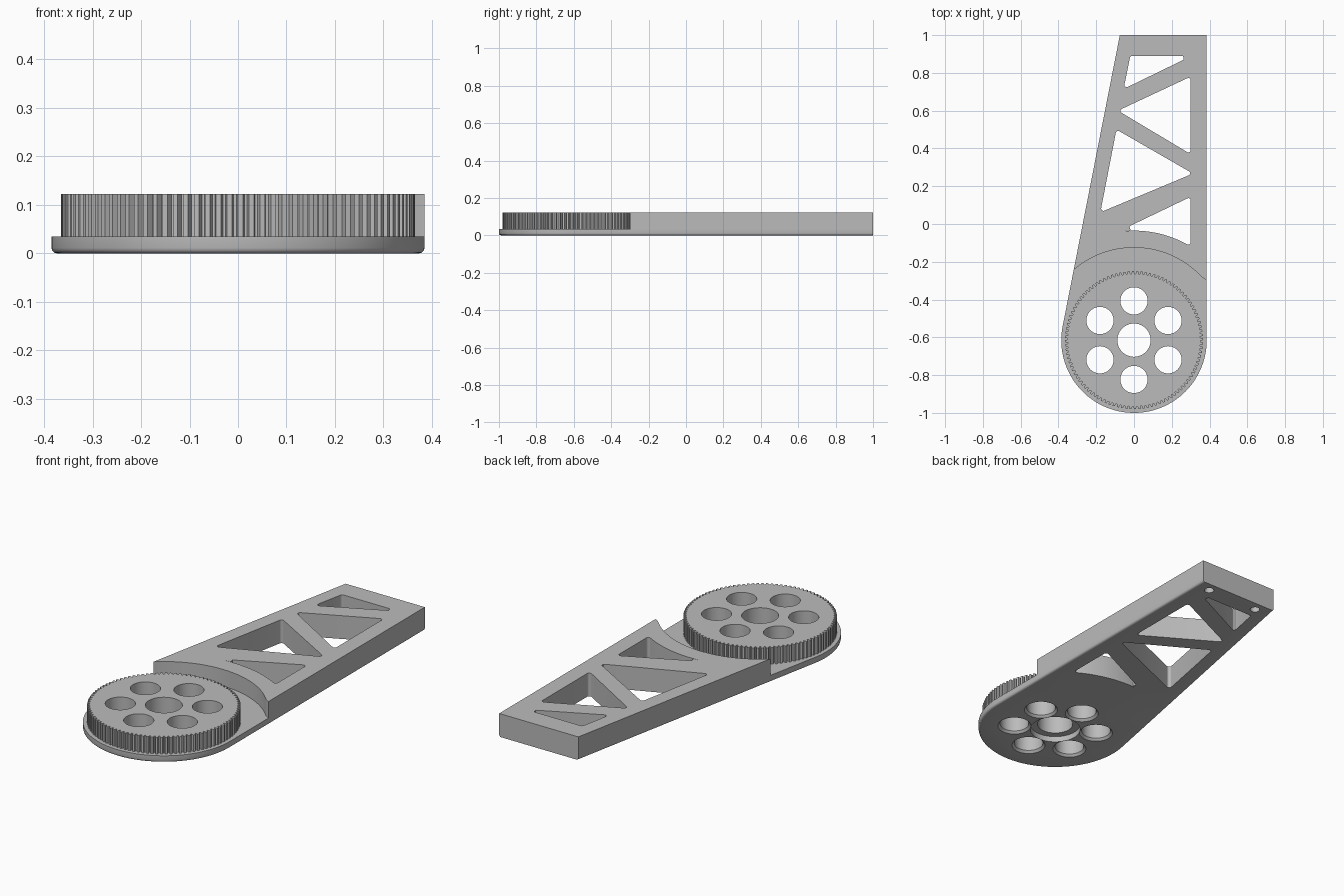
import bpy, bmesh, math
from mathutils import Vector

if "Cube" in bpy.data.objects:
    bpy.data.objects.remove(bpy.data.objects["Cube"], do_unlink=True)

HUB = Vector((0, -0.615))
RIM, CLEARANCE, SOFT = 0.385, 0.49, 0.011
FLOOR, TOP = 0.035, 0.122
LEAN, LEFT_TIP, RIGHT_TIP = 168.88, 130.68, 42.7   # angles about the hub
SHOULDER = -0.297

grey = bpy.data.materials.new("matte grey")
grey.use_nodes = True
grey.diffuse_color = (0.5, 0.5, 0.5, 1)
grey.node_tree.nodes["Principled BSDF"].inputs["Base Color"].default_value = grey.diffuse_color


def polar(radius, degrees, centre=HUB):
    a = math.radians(degrees)
    return centre + radius * Vector((math.cos(a), math.sin(a)))


def arc(radius, start, end, steps):
    return [polar(radius, start + (end - start) * i / steps) for i in range(steps + 1)]


def circle(radius, centre, sides=48):
    return [polar(radius, 360 * i / sides, centre) for i in range(sides)]


def rounded(points, radius=0.012, steps=5):
    """Replace each sharp corner of a loop with a small arc."""
    result = []
    for i, p in enumerate(points):
        a = (points[i - 1] - p).normalized()
        b = (points[(i + 1) % len(points)] - p).normalized()
        half = a.angle(b) / 2
        if half > 1.4:
            result.append(p)
            continue
        centre = p + (a + b).normalized() * radius / math.sin(half)
        reach = radius / math.tan(half)
        start, end = p + a * reach - centre, p + b * reach - centre
        for k in range(steps + 1):
            result.append(centre + start.lerp(end, k / steps).normalized() * radius)
    return result


def ring(bm, points, z):
    return [bm.verts.new((p[0], p[1], z)) for p in points]


def wall(bm, *levels):
    """Skin a stack of (loop, height) levels."""
    rings = [ring(bm, points, z) for points, z in levels]
    for low, high in zip(rings, rings[1:]):
        for i in range(len(low)):
            bm.faces.new((low[i - 1], low[i], high[i], high[i - 1]))


def cap(bm, z, *loops):
    """Fill the first loop at one height, leaving the other loops open."""
    edges = []
    for points in loops:
        verts = ring(bm, points, z)
        edges += [bm.edges.new((verts[i - 1], verts[i])) for i in range(len(verts))]
    bmesh.ops.triangle_fill(bm, edges=edges, use_beauty=True, normal=(0, 0, 1))


def finish(name, bm):
    bmesh.ops.remove_doubles(bm, verts=bm.verts[:], dist=0.00002)
    bmesh.ops.recalc_face_normals(bm, faces=bm.faces[:])
    mesh = bpy.data.meshes.new(name)
    bm.to_mesh(mesh)
    bm.free()
    mesh.materials.append(grey)
    obj = bpy.data.objects.new(name, mesh)
    bpy.context.collection.objects.link(obj)
    return obj


def outline(inset):
    """Tapered arm with a round end, shrunk on all edges but the far one."""
    r = RIM - inset
    left_tip = polar(CLEARANCE, LEFT_TIP) - polar(inset, LEAN, Vector((0, 0)))
    return ([Vector((r, 1)), Vector((-0.075 + 1.02 * inset, 1)), left_tip]
            + arc(r, LEAN, 360, 64) + [Vector((r, SHOULDER))])


# Truss windows with rounded corners
corners = [
    [(-0.02, 0.89), (0.305, 0.89), (-0.055, 0.715)],
    [(0.3, 0.78), (-0.085, 0.6), (0.3, 0.37)],
    [(-0.093, 0.5), (-0.178, 0.062), (0.312, 0.267)],
    [(0.3, 0.144)] + arc(0.58, 98.5, 58.9, 16),
]
windows = [rounded([Vector(p) for p in loop]) for loop in corners]

# Hole loops: centre bore, ring of six, and two blind screw holes
bore, counterbore = circle(0.088, HUB, 64), circle(0.125, HUB, 64)
ring_centres = [polar(0.208, 30 + 60 * i) for i in range(6)]
ring_holes = [circle(0.072, c) for c in ring_centres]
ring_mouths = [circle(0.083, c) for c in ring_centres]
screw_holes = [circle(0.024, Vector((x, 0.95)), 24) for x in (0.005, 0.305)]

# Arm body: underside and softened lower edge
bm = bmesh.new()
cap(bm, 0, outline(SOFT), counterbore, *ring_mouths, *windows, *screw_holes)
soft_edge = []
for k in range(4):
    a = math.radians(30 * k)
    soft_edge.append((outline(SOFT * (1 - math.sin(a))), SOFT * (1 - math.cos(a))))
wall(bm, *soft_edge, (outline(0), FLOOR))

# Arm body: low floor around the gear, then the raised truss block
gear_edge = arc(CLEARANCE, RIGHT_TIP, LEFT_TIP, 40)
shoulder = [Vector((RIM, SHOULDER))]
block = [Vector((RIM, 1)), Vector((-0.075, 1))] + gear_edge[::-1] + shoulder
cap(bm, FLOOR, arc(RIM, LEAN, 360, 64) + shoulder + gear_edge, bore, *ring_holes)
wall(bm, (block, FLOOR), (block, TOP))
cap(bm, TOP, block, *windows)

# Arm body: inside walls of all openings
for loop in windows:
    wall(bm, (loop, 0), (loop, TOP))
for loop in screw_holes:
    wall(bm, (loop, 0), (loop, 0.07))
    cap(bm, 0.07, loop)
for mouth, hole in zip(ring_mouths, ring_holes):
    wall(bm, (mouth, 0), (hole, 0.012), (hole, FLOOR))
wall(bm, (counterbore, 0), (counterbore, 0.03), (bore, 0.03), (bore, FLOOR))
arm = finish("arm_body", bm)

# Gear: each tooth is a broad tip and a narrow root
teeth = 100
tooth = ((0.365, 0), (0.365, 0.45), (0.351, 0.6), (0.351, 0.85))
rim = [polar(r, 360 / teeth * (i + part)) for i in range(teeth) for r, part in tooth]
bm = bmesh.new()
for z in (FLOOR, TOP):
    cap(bm, z, rim, bore, *ring_holes)
for loop in [rim, bore] + ring_holes:
    wall(bm, (loop, FLOOR), (loop, TOP))
gear = finish("gear_wheel", bm)

# Smooth the curves while keeping edges crisp
bpy.ops.object.select_all(action='DESELECT')
for obj in (arm, gear):
    obj.select_set(True)
bpy.context.view_layer.objects.active = arm
bpy.ops.object.shade_smooth_by_angle(angle=math.radians(35))
